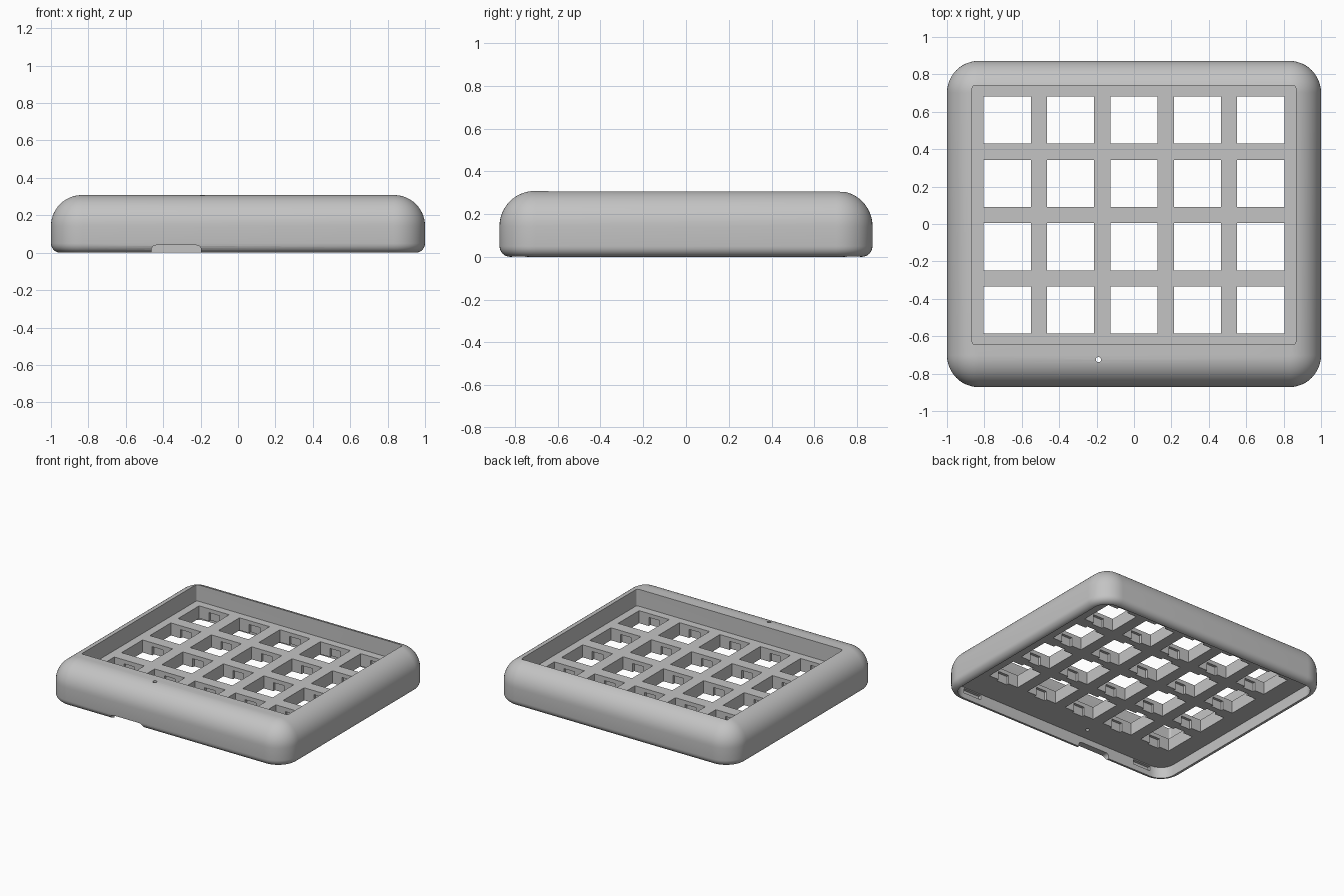
import bpy, bmesh, math
from mathutils import Matrix

cube = bpy.data.objects.get("Cube")
if cube:
    bpy.data.objects.remove(cube, do_unlink=True)

HALF_X, HALF_Y, HEIGHT = 1.0, 0.872, 0.308
PLATE_LOW, PLATE_TOP = 0.085, 0.18
PITCH, HOLE = 0.339, 0.252

grey = bpy.data.materials.new("matte grey")
grey.use_nodes = True
colour = (0.55, 0.55, 0.55, 1)
grey.diffuse_color = colour
grey.node_tree.nodes["Principled BSDF"].inputs["Base Color"].default_value = colour


def rounded_rect(hx, hy, r, steps):
    """Counter-clockwise outline of a rectangle with rounded corners."""
    pts = []
    for k, (sx, sy) in enumerate([(1, 1), (-1, 1), (-1, -1), (1, -1)]):
        for i in range(steps + 1):
            a = (k + i / steps) * math.pi / 2
            pts.append((sx * (hx - r) + r * math.cos(a), sy * (hy - r) + r * math.sin(a)))
    return pts


def loft(bm, sections, matrix=Matrix()):
    """Closed solid through (outline, height) sections."""
    rings = [[bm.verts.new(matrix @ Matrix.Translation((x, y, z)).translation) for x, y in outline]
             for outline, z in sections]
    n = len(rings[0])
    for low, high in zip(rings, rings[1:]):
        for i in range(n):
            j = (i + 1) % n
            bm.faces.new((low[i], low[j], high[j], high[i]))
    bm.faces.new(rings[0][::-1])
    bm.faces.new(rings[-1])


def prism(bm, hx, hy, r, z0, z1, matrix=Matrix(), steps=6):
    outline = rounded_rect(hx, hy, r, steps)
    loft(bm, [(outline, z0), (outline, z1)], matrix)


def box(bm, centre, size):
    bmesh.ops.create_cube(bm, size=1, matrix=Matrix.Translation(centre) @ Matrix.Diagonal((*size, 1)))


def finish(name, bm):
    bmesh.ops.recalc_face_normals(bm, faces=bm.faces)
    mesh = bpy.data.meshes.new(name)
    bm.to_mesh(mesh)
    bm.free()
    mesh.materials.append(grey)
    obj = bpy.data.objects.new(name, mesh)
    bpy.context.collection.objects.link(obj)
    return obj


def cut(target, name, bm):
    """Subtract the cutter from the target, then discard it."""
    cutter = finish(name, bm)
    cutter.hide_render = True
    mod = target.modifiers.new(name, 'BOOLEAN')
    mod.operation, mod.solver, mod.object = 'DIFFERENCE', 'EXACT', cutter
    bpy.context.view_layer.objects.active = target
    bpy.ops.object.modifier_apply(modifier=name)
    bpy.data.objects.remove(cutter, do_unlink=True)


# Outer case: small round below, large round above
LOW_R, TOP_R, CORNER = 0.05, 0.165, 0.17
profile = []
for i in range(7):
    a = i / 6 * math.pi / 2
    profile.append((LOW_R * (1 - math.sin(a)), LOW_R * (1 - math.cos(a))))
for i in range(15):
    a = i / 14 * math.pi / 2
    profile.append((TOP_R * (1 - math.cos(a)), HEIGHT - TOP_R * (1 - math.sin(a))))
bm = bmesh.new()
loft(bm, [(rounded_rect(HALF_X - d, HALF_Y - d, CORNER - d, 12), z) for d, z in profile])
case = finish("keypad_case", bm)

# Underside cavity
bm = bmesh.new()
prism(bm, 0.95, HALF_Y - 0.05, 0.11, -0.1, PLATE_LOW, steps=10)
cut(case, "cavity", bm)

# Recess above the key plate
bm = bmesh.new()
prism(bm, 0.865, 0.693, 0.015, PLATE_TOP, 0.5, Matrix.Translation((0, 0.048, 0)))
cut(case, "recess", bm)

# Key holes, then the clip slots in their front and back walls
centres = [((i - 2) * PITCH, 0.048 + (j - 1.5) * PITCH) for i in range(5) for j in range(4)]
bm = bmesh.new()
for x, y in centres:
    box(bm, (x, y, 0.13), (HOLE, HOLE, 0.3))
cut(case, "key_holes", bm)
bm = bmesh.new()
for x, y in centres:
    box(bm, (x, y, 0.05), (0.09, HOLE + 0.04, 0.2))
cut(case, "clip_slots", bm)

# Cable notch through the front wall
bm = bmesh.new()
prism(bm, 0.133, 0.08, 0.025, -0.2, 0.2,
      Matrix.Translation((-0.33, -0.87, -0.04)) @ Matrix.Rotation(math.pi / 2, 4, 'X'))
cut(case, "cable_notch", bm)

# Reset pinhole
bm = bmesh.new()
bmesh.ops.create_cone(bm, cap_ends=True, segments=20, radius1=0.014, radius2=0.014, depth=1,
                      matrix=Matrix.Translation((-0.19, -0.725, 0.2)))
cut(case, "pinhole", bm)

# Snap pockets inside the front wall
bm = bmesh.new()
for side in (-1, 1):
    box(bm, (side * 0.76, -0.825, 0.06), (0.15, 0.04, 0.035))
cut(case, "snap_pockets", bm)

# Smooth rounds with sharp edges kept
bpy.ops.object.select_all(action='DESELECT')
case.select_set(True)
bpy.context.view_layer.objects.active = case
bpy.ops.object.shade_smooth_by_angle(angle=math.radians(30))
